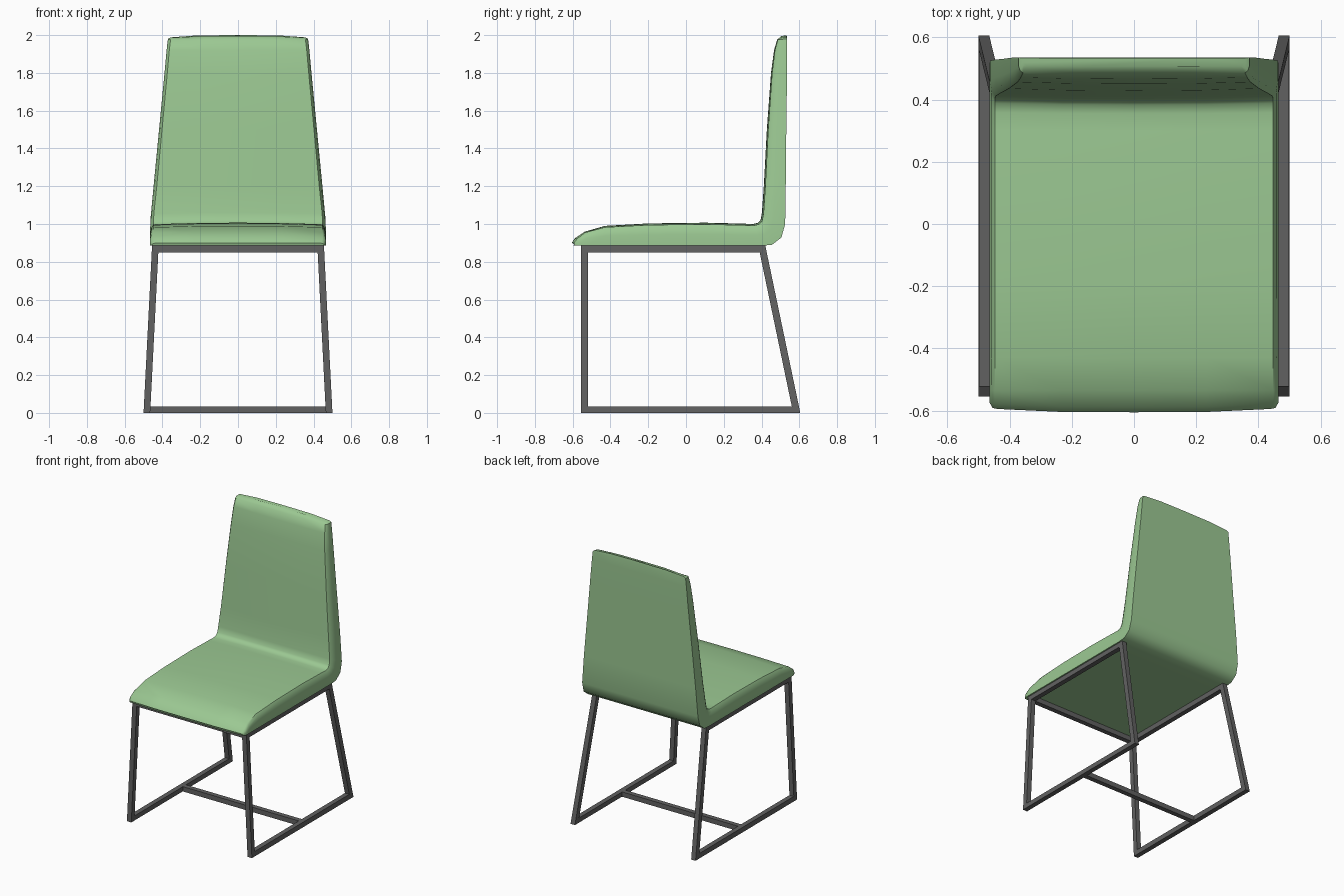
import bpy, bmesh, math

if "Cube" in bpy.data.objects:
    bpy.data.objects.remove(bpy.data.objects["Cube"])


def material(name, rgb):
    m = bpy.data.materials.new(name)
    m.diffuse_color = (*rgb, 1)
    m.use_nodes = True
    m.node_tree.nodes["Principled BSDF"].inputs["Base Color"].default_value = m.diffuse_color
    return m


def finish(bm, name, mat, smooth=False):
    bmesh.ops.recalc_face_normals(bm, faces=bm.faces)
    mesh = bpy.data.meshes.new(name)
    bm.to_mesh(mesh)
    bm.free()
    ob = bpy.data.objects.new(name, mesh)
    bpy.context.collection.objects.link(ob)
    mesh.materials.append(mat)
    if smooth:
        bpy.context.view_layer.objects.active = ob
        ob.select_set(True)
        bpy.ops.object.shade_smooth_by_angle(angle=math.radians(40))
        ob.select_set(False)
    return ob


green = material("upholstery", (0.33, 0.58, 0.29))
dark = material("dark_metal", (0.12, 0.12, 0.12))

# Upholstered shell: stations from front lip to top of back
# (outer y, outer z, inner y, inner z, half width)
stations = [
    (-.600, .885, -.605, .900, .455), (-.580, .885, -.588, .925, .465),
    (-.530, .885, -.535, .960, .465), (-.430, .885, -.430, .990, .465),
    (-.200, .885, -.200, 1.003, .465), (.100, .885, .100, 1.007, .465),
    (.300, .885, .300, 1.002, .465), (.400, .885, .355, 1.000, .465),
    (.455, .890, .383, 1.007, .465), (.505, .928, .395, 1.022, .465),
    (.525, 1.00, .402, 1.060, .463), (.528, 1.20, .412, 1.200, .447),
    (.531, 1.50, .428, 1.500, .418), (.535, 1.80, .450, 1.800, .389),
    (.535, 1.92, .466, 1.920, .378), (.535, 1.98, .482, 1.975, .371),
    (.533, 2.00, .505, 1.996, .358),
]
# Cross-section: fraction of half width, fraction of thickness
half = [(0, 0), (.6, 0), (1, 0), (1, .5), (.987, .78), (.962, .93), (.5, .985), (0, 1)]
section = half + [(-t, h) for t, h in reversed(half[1:-1])]

bm = bmesh.new()
rings = []
for i, (oy, oz, iy, iz, w) in enumerate(stations):
    ring = []
    for t, h in section:
        y, z = oy + (iy - oy) * h, oz + (iz - oz) * h
        if i < 2:
            y += .012 * t ** 4
        if i == len(stations) - 1:
            z -= .012 * t ** 4
        ring.append(bm.verts.new((w * t, y, z)))
    rings.append(ring)
n = len(section)
for a, b in zip(rings, rings[1:]):
    for k in range(n):
        bm.faces.new((a[k], a[(k + 1) % n], b[(k + 1) % n], b[k]))
bm.faces.new(rings[0])
bm.faces.new(rings[-1])
finish(bm, "seat_and_back", green, True)

# Side frame: closed loop of square bar, leaning inwards towards the seat
outer = [(-.555, 0), (.605, 0), (.42, .885), (-.555, .885)]
inner = [(-.52, .035), (.56, .035), (.39, .85), (-.52, .85)]
bm = bmesh.new()


def loop(points, x):
    return [bm.verts.new((x - .045 * z / .885, y, z)) for y, z in points]


loops = [loop(outer, .5), loop(inner, .5), loop(inner, .465), loop(outer, .465)]
for j in range(4):
    a, b = loops[j], loops[(j + 1) % 4]
    for k in range(4):
        bm.faces.new((a[k], a[(k + 1) % 4], b[(k + 1) % 4], b[k]))
frame = finish(bm, "side_frames", dark)
frame.modifiers.new("mirror", 'MIRROR')


# Cross bars joining the two side frames
def bar(name, width, y, z):
    bm = bmesh.new()
    bmesh.ops.create_cube(bm, size=1)
    bmesh.ops.scale(bm, vec=(width, .035, .035), verts=bm.verts)
    bmesh.ops.translate(bm, vec=(0, y, z), verts=bm.verts)
    finish(bm, name, dark)


bar("front_seat_rail", .86, -.5375, .8675)
bar("floor_stretcher", .94, .05, .0175)
